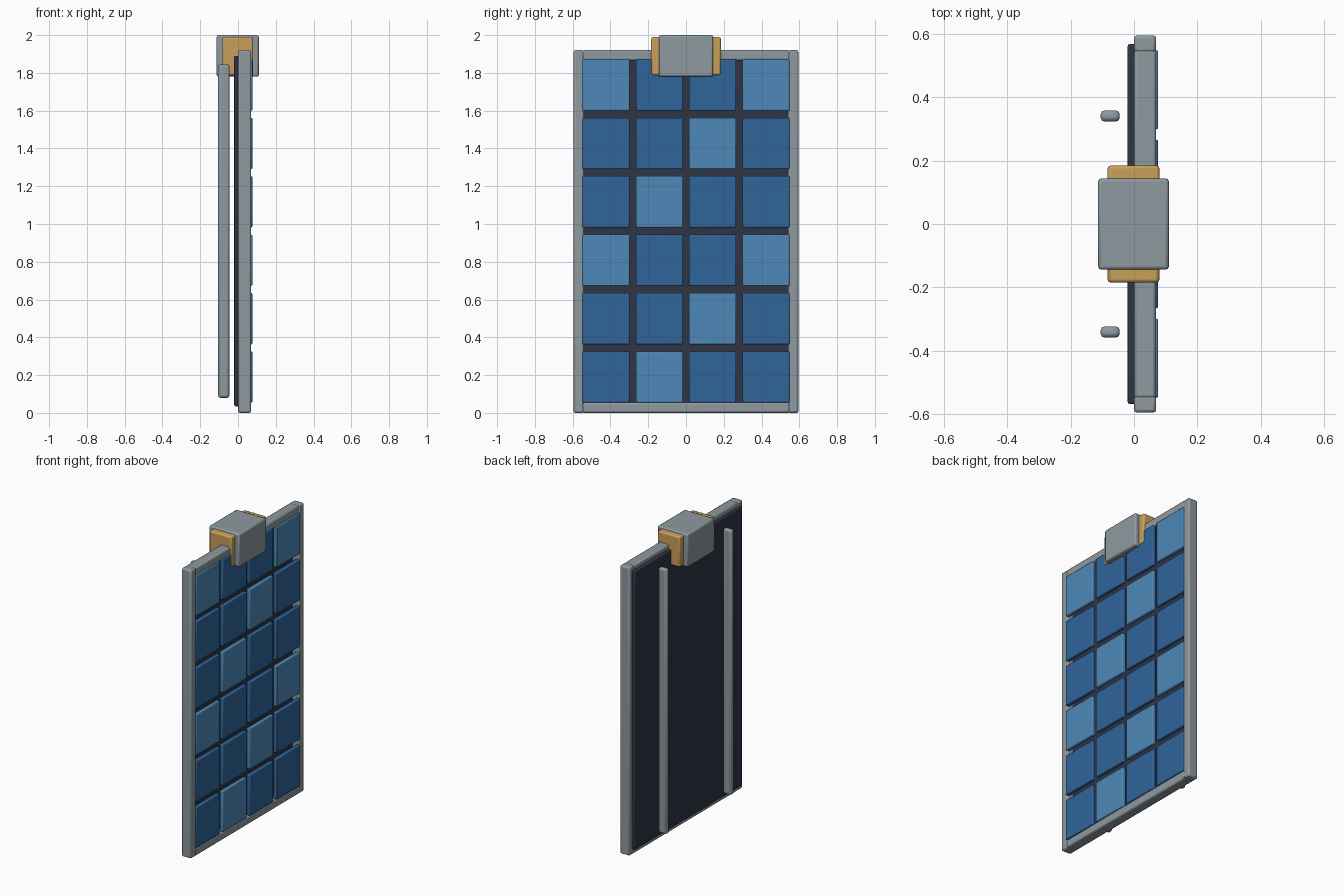
import bpy

cube = bpy.data.objects.get("Cube")
if cube:
    bpy.data.objects.remove(cube, do_unlink=True)


def material(name, rgb):
    m = bpy.data.materials.new(name)
    m.use_nodes = True
    colour = (*rgb, 1)
    m.diffuse_color = colour
    m.node_tree.nodes["Principled BSDF"].inputs["Base Color"].default_value = colour
    return m


grey = material("grey metal", (0.27, 0.32, 0.35))
navy = material("dark navy backing", (0.03, 0.035, 0.06))
blue = material("cell blue", (0.03, 0.13, 0.33))
light = material("light cell blue", (0.075, 0.25, 0.48))
gold = material("gold bracket", (0.58, 0.35, 0.1))


def box(name, x, y, z, mat, bevel):
    """Bevelled box spanning the given (low, high) ranges."""
    spans = (x, y, z)
    bpy.ops.mesh.primitive_cube_add(size=1, location=[(a + b) / 2 for a, b in spans])
    ob = bpy.context.object
    ob.name = name
    ob.scale = [b - a for a, b in spans]
    bpy.ops.object.transform_apply(location=False, rotation=False, scale=True)
    ob.data.materials.append(mat)
    mod = ob.modifiers.new("soft edges", "BEVEL")
    mod.width = bevel
    mod.segments = 2
    bpy.ops.object.shade_smooth_by_angle()
    return ob


# Frame and backing sheet
W, H, BAR = 0.595, 1.92, 0.055
DEPTH = (0, 0.07)
box("backing_panel", (-0.02, 0.025), (-0.567, 0.567), (0.035, 1.89), navy, 0.006)
box("frame_bottom", DEPTH, (-0.55, 0.55), (0, BAR), grey, 0.01)
box("frame_top", DEPTH, (-0.55, 0.55), (H - BAR, H), grey, 0.01)

# Mirrored side bars and rear rails
for side, s in (("left", 1), ("right", -1)):
    box(f"frame_{side}", DEPTH, sorted((s * W, s * (W - BAR))), (0, H), grey, 0.01)
    box(f"rear_rail_{side}", (-0.105, -0.045), sorted((s * 0.323, s * 0.358)),
        (0.08, 1.845), grey, 0.012)

# Grid of cells with light ones along the diagonals
for row in range(6):
    for col in range(4):
        y = (col - 1.5) * 0.282
        z = 1.735 - row * 0.309
        mat = light if (row + col) % 3 == 0 else blue
        box(f"cell_{row}_{col}", (0.05, 0.076), (y - 0.125, y + 0.125),
            (z - 0.136, z + 0.136), mat, 0.006)

# Top hinge block over its bracket
box("hinge_bracket", (-0.083, 0.08), (-0.185, 0.185), (1.787, 1.99), gold, 0.01)
box("hinge_block", (-0.113, 0.11), (-0.144, 0.144), (1.78, 2.0), grey, 0.01)
